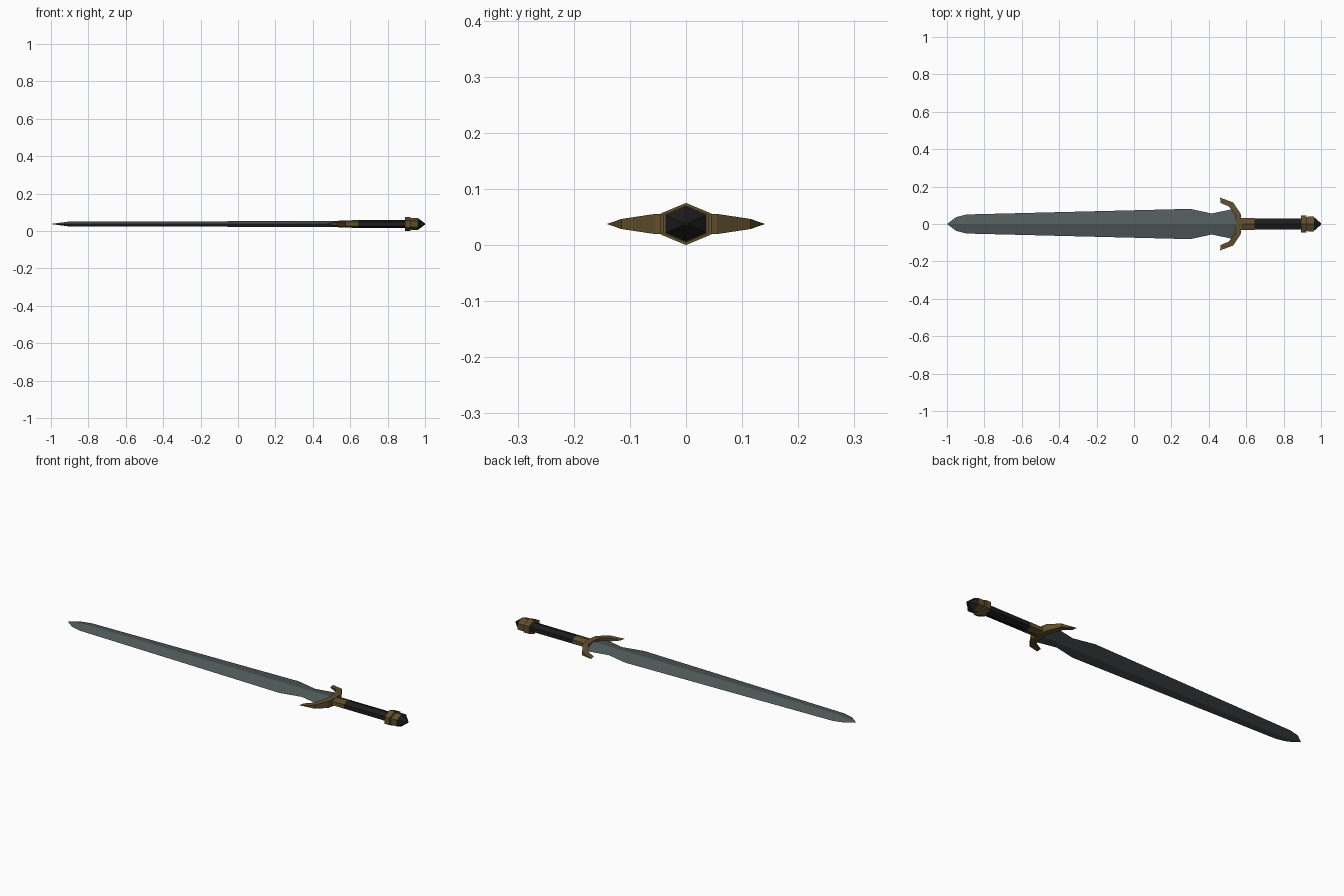
import bpy, bmesh, math

if "Cube" in bpy.data.objects:
    bpy.data.objects.remove(bpy.data.objects["Cube"])

CZ = 0.0375  # height of the sword's long axis


def material(name, rgb):
    m = bpy.data.materials.new(name)
    m.diffuse_color = (*rgb, 1)
    m.use_nodes = True
    m.node_tree.nodes["Principled BSDF"].inputs["Base Color"].default_value = m.diffuse_color
    return m


steel = material("grey steel", (0.085, 0.105, 0.105))
bronze = material("dull bronze", (0.115, 0.075, 0.027))
leather = material("black leather", (0.013, 0.012, 0.012))


def loft(name, rings, mat, closed_ends=True):
    """Skin a list of equal-length rings of points."""
    bm = bmesh.new()
    vs = [[bm.verts.new(p) for p in ring] for ring in rings]
    n = len(rings[0])
    for a, b in zip(vs, vs[1:]):
        for i in range(n):
            j = (i + 1) % n
            bm.faces.new((a[i], a[j], b[j], b[i]))
    if closed_ends:
        bm.faces.new(vs[0])
        bm.faces.new(vs[-1])
    bmesh.ops.remove_doubles(bm, verts=bm.verts, dist=1e-5)
    bmesh.ops.recalc_face_normals(bm, faces=bm.faces)
    me = bpy.data.meshes.new(name)
    bm.to_mesh(me)
    bm.free()
    me.materials.append(mat)
    ob = bpy.data.objects.new(name, me)
    bpy.context.collection.objects.link(ob)
    return ob


def hex_part(name, stations, mat):
    """Six-sided turned part; stations are (x, half width y, half height z)."""
    rings = []
    for x, w, h in stations:
        ring = []
        for k in range(6):
            a = math.radians(90 + 60 * k)
            ring.append((x, w * math.cos(a) / math.cos(math.radians(30)),
                         CZ + h * math.sin(a)))
        rings.append(ring)
    return loft(name, rings, mat)


# Blade: diamond section, (x, half width, half thickness)
blade = [(-1, 0, 0), (-0.95, 0.037, 0.007), (-0.895, 0.051, 0.014),
         (0.3, 0.081, 0.015), (0.415, 0.056, 0.015),
         (0.52, 0.078, 0.015), (0.56, 0.05, 0.015)]
loft("blade", [[(x, w, CZ), (x, 0, CZ + h), (x, -w, CZ), (x, 0, CZ - h)]
               for x, w, h in blade], steel)

# Crescent guard: outer (x, y), inner (x, y), half thickness
half = [(0.46, 0.141, 0.464, 0.112, 0.0), (0.53, 0.115, 0.508, 0.094, 0.009),
        (0.57, 0.055, 0.54, 0.048, 0.018), (0.578, 0.0, 0.545, 0.0, 0.019)]
full = half + [(xo, -yo, xi, -yi, h) for xo, yo, xi, yi, h in half[-2::-1]]
loft("guard", [[(xo, yo, CZ + h), (xi, yi, CZ + h),
                (xi, yi, CZ - h), (xo, yo, CZ - h)]
               for xo, yo, xi, yi, h in full], bronze, False)

# Handle parts
hex_part("grip_collar", [(0.565, 0.031, 0.019), (0.645, 0.031, 0.021)], bronze)
hex_part("grip", [(0.645, 0.03, 0.021), (0.9, 0.03, 0.022)], leather)
hex_part("pommel_ring", [(0.893, 0.045, 0.0375), (0.923, 0.045, 0.0375)], bronze)
hex_part("pommel_neck", [(0.923, 0.035, 0.028), (0.933, 0.04, 0.033),
                         (0.963, 0.04, 0.033)], bronze)
hex_part("pommel_cap", [(0.963, 0.036, 0.031), (1.0, 0.004, 0.003)], leather)
